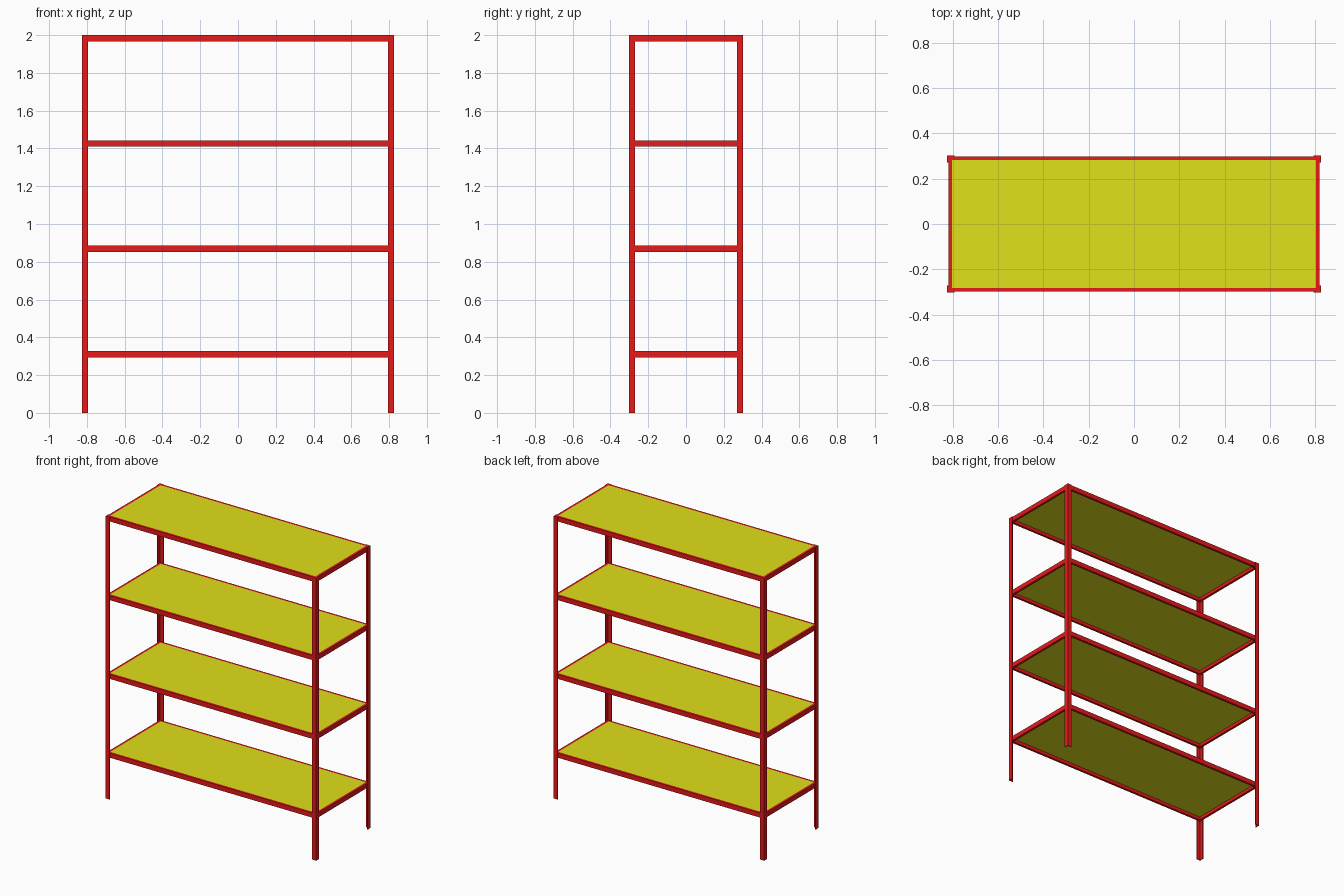
import bpy, bmesh

if "Cube" in bpy.data.objects:
    bpy.data.objects.remove(bpy.data.objects["Cube"])

HX, HY, H = 0.825, 0.303, 2.0      # outer half sizes and height
FLANGE, T = 0.032, 0.005           # angle-iron posts
BEAM_W, BEAM_H, PANEL = 0.016, 0.033, 0.01
TOPS = [0.327, 0.885, 1.443, 2.0]


def material(name, color):
    m = bpy.data.materials.new(name)
    m.diffuse_color = color
    m.use_nodes = True
    m.node_tree.nodes["Principled BSDF"].inputs["Base Color"].default_value = m.diffuse_color
    return m


RED = material("red_paint", (0.8, 0.01, 0.01, 1))
YELLOW = material("yellow_paint", (0.75, 0.75, 0.01, 1))


def prism(name, outline, z0, z1, mat):
    """Extrude a closed xy outline from z0 up to z1."""
    bm = bmesh.new()
    face = bm.faces.new([bm.verts.new((x, y, z0)) for x, y in outline])
    new = bmesh.ops.extrude_face_region(bm, geom=[face])["geom"]
    bmesh.ops.translate(bm, vec=(0, 0, z1 - z0),
                        verts=[v for v in new if isinstance(v, bmesh.types.BMVert)])
    bmesh.ops.recalc_face_normals(bm, faces=bm.faces)
    mesh = bpy.data.meshes.new(name)
    bm.to_mesh(mesh)
    bm.free()
    mesh.materials.append(mat)
    ob = bpy.data.objects.new(name, mesh)
    bpy.context.collection.objects.link(ob)
    return ob


def box(name, x0, x1, y0, y1, z0, z1, mat):
    return prism(name, [(x0, y0), (x1, y0), (x1, y1), (x0, y1)], z0, z1, mat)


# Four L-section corner posts
ANGLE = [(0, 0), (FLANGE, 0), (FLANGE, T), (T, T), (T, FLANGE), (0, FLANGE)]
for sx, side in ((-1, "left"), (1, "right")):
    for sy, end in ((-1, "front"), (1, "back")):
        prism(f"{end}_{side}_post",
              [(sx * (HX - a), sy * (HY - b)) for a, b in ANGLE], 0, H, RED)

# Shelves: a rim of four beams around a thin panel, seated inside the posts
bx, by = HX - T, HY - T
ix, iy = bx - BEAM_W, by - BEAM_W
for i, top in enumerate(TOPS, 1):
    low = top - BEAM_H
    box(f"shelf_{i}_front_beam", -bx, bx, -by, -iy, low, top, RED)
    box(f"shelf_{i}_back_beam", -bx, bx, iy, by, low, top, RED)
    box(f"shelf_{i}_left_beam", -bx, -ix, -iy, iy, low, top, RED)
    box(f"shelf_{i}_right_beam", ix, bx, -iy, iy, low, top, RED)
    box(f"shelf_{i}_panel", -ix, ix, -iy, iy, top - PANEL, top, YELLOW)
